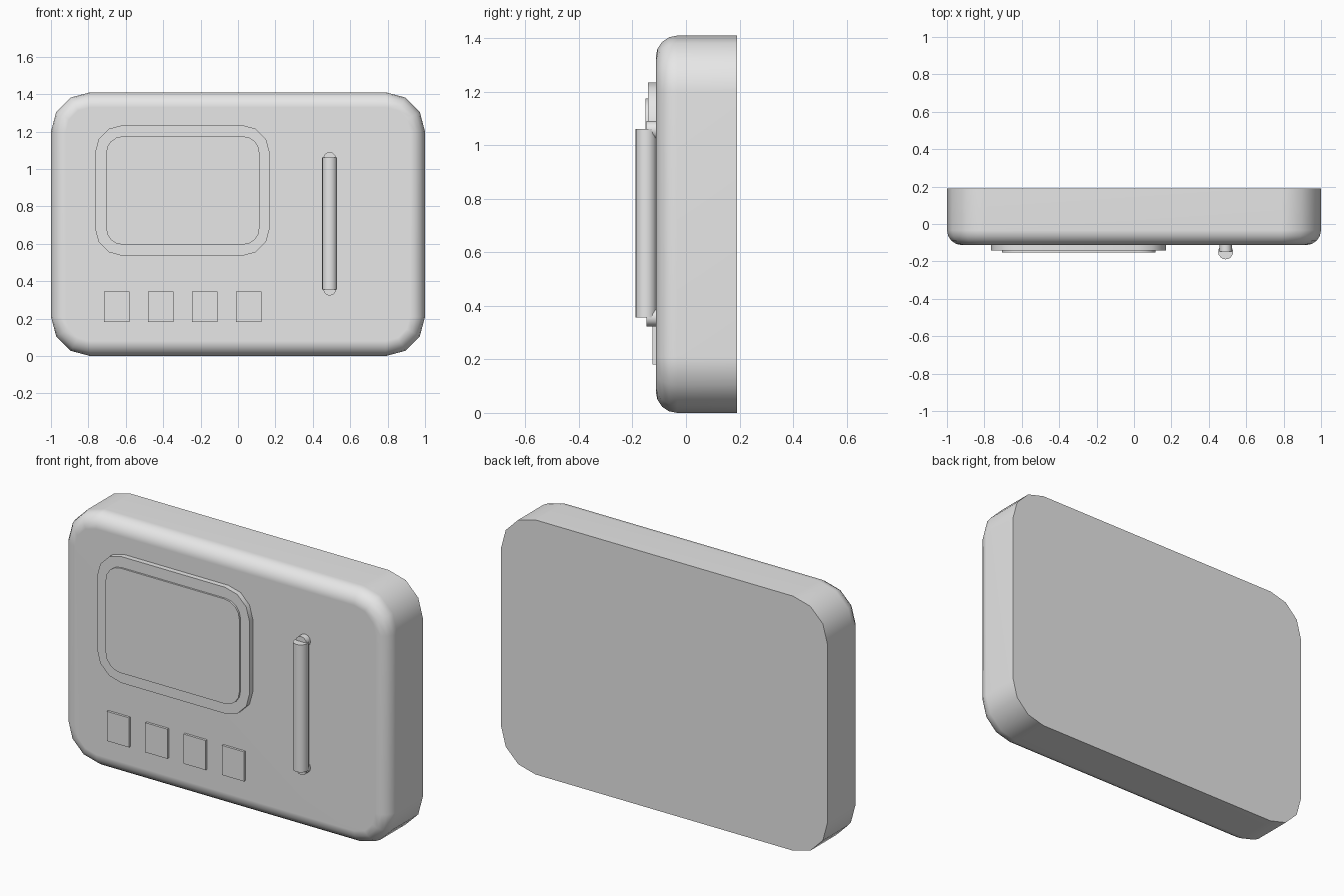
import bpy, bmesh, math
from mathutils import Matrix

if "Cube" in bpy.data.objects:
    bpy.data.objects.remove(bpy.data.objects["Cube"])

grey = bpy.data.materials.new("light_grey")
grey.diffuse_color = (0.8, 0.8, 0.8, 1)
grey.use_nodes = True
grey.node_tree.nodes["Principled BSDF"].inputs["Base Color"].default_value = grey.diffuse_color


def finish(name, bm, angle=40):
    bmesh.ops.recalc_face_normals(bm, faces=bm.faces)
    me = bpy.data.meshes.new(name)
    bm.to_mesh(me)
    bm.free()
    me.materials.append(grey)
    ob = bpy.data.objects.new(name, me)
    bpy.context.collection.objects.link(ob)
    bpy.ops.object.select_all(action='DESELECT')
    ob.select_set(True)
    bpy.context.view_layer.objects.active = ob
    bpy.ops.object.shade_smooth_by_angle(angle=math.radians(angle))
    return ob


def outline(x0, x1, z0, z1, r, segs):
    """Rounded rectangle in the XZ plane."""
    pts = []
    corners = [(x1 - r, z1 - r), (x0 + r, z1 - r), (x0 + r, z0 + r), (x1 - r, z0 + r)]
    for i, (cx, cz) in enumerate(corners):
        for k in range(segs + 1):
            a = math.pi / 2 * (i + k / segs)
            pts.append((cx + r * math.cos(a), cz + r * math.sin(a)))
    return pts


def slab(name, x0, x1, z0, z1, front, back, r, segs, bevel=0, bsegs=3):
    """Rounded slab with an optional rounded front edge."""
    rings = [(back, 0)]
    if bevel:
        for k in range(bsegs + 1):
            a = math.pi / 2 * k / bsegs
            rings.append((front + bevel * (1 - math.sin(a)), bevel * (1 - math.cos(a))))
    else:
        rings.append((front, 0))
    bm = bmesh.new()
    loops = []
    for y, d in rings:
        pts = outline(x0 + d, x1 - d, z0 + d, z1 - d, r - d, segs)
        loops.append([bm.verts.new((x, y, z)) for x, z in pts])
    for a, b in zip(loops, loops[1:]):
        for i in range(len(a)):
            j = (i + 1) % len(a)
            bm.faces.new((a[i], a[j], b[j], b[i]))
    bm.faces.new(loops[0])
    bm.faces.new(loops[-1])
    return finish(name, bm)


def rod(name, centre, radius, depth, axis, sides=16):
    bm = bmesh.new()
    m = Matrix.Translation(centre)
    if axis == 'Y':
        m = m @ Matrix.Rotation(math.pi / 2, 4, 'X')
    bmesh.ops.create_cone(bm, cap_ends=True, segments=sides, radius1=radius,
                          radius2=radius, depth=depth, matrix=m)
    return finish(name, bm)


# main housing with softened front edge
body = slab("body", -1, 1, 0, 1.41, -0.113, 0.19, 0.21, 3, 0.08, 4)
wn = body.modifiers.new("flat_faces", 'WEIGHTED_NORMAL')
wn.keep_sharp = True

# raised window frame and pane
slab("window_frame", -0.765, 0.17, 0.535, 1.235, -0.142, -0.10, 0.15, 3)
slab("window_pane", -0.705, 0.115, 0.595, 1.175, -0.152, -0.13, 0.09, 4)

# row of four buttons
for i in range(4):
    x = -0.716 + 0.235 * i
    bm = bmesh.new()
    bmesh.ops.create_cube(bm, size=1, matrix=Matrix.Translation((x + 0.068, -0.113, 0.263))
                          @ Matrix.Diagonal((0.136, 0.026, 0.164, 1)))
    finish(f"button_{i + 1}", bm)

# vertical bar handle on two short posts
rod("handle_bar", (0.49, -0.149, 0.709), 0.04, 0.706, 'Z')
for label, z in (("lower", 0.357), ("upper", 1.057)):
    rod(f"handle_post_{label}", (0.49, -0.124, z), 0.034, 0.048, 'Y', 12)
